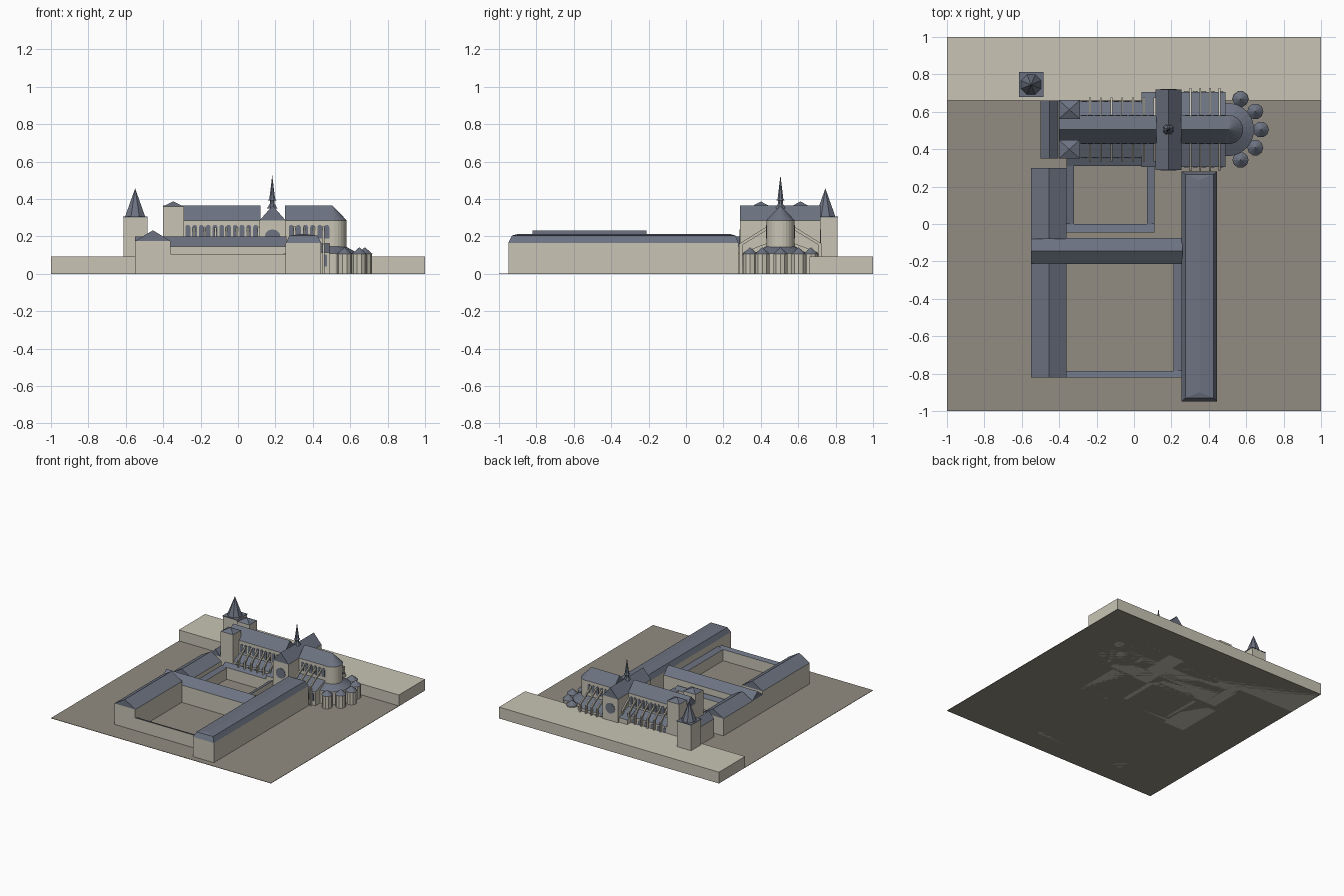
import bpy, bmesh, math
from mathutils import Matrix

cube = bpy.data.objects.get("Cube")
if cube:
    bpy.data.objects.remove(cube, do_unlink=True)


def material(name, rgb):
    m = bpy.data.materials.new(name)
    m.use_nodes = True
    m.diffuse_color = (*rgb, 1)
    m.node_tree.nodes["Principled BSDF"].inputs["Base Color"].default_value = (*rgb, 1)
    return m


STONE = material("pale stone", (0.58, 0.55, 0.46))
SLATE = material("blue grey slate", (0.15, 0.17, 0.22))
EARTH = material("brown grey earth", (0.29, 0.265, 0.22))
AXIS = 0.505          # centre line of the church in y


def finish(name, bm, *mats):
    """Turn a bmesh into an object; a second material goes on upward faces."""
    bmesh.ops.remove_doubles(bm, verts=bm.verts, dist=1e-5)
    bmesh.ops.recalc_face_normals(bm, faces=bm.faces)
    if len(mats) > 1:
        for f in bm.faces:
            f.material_index = int(f.normal.z > 0.1)
    me = bpy.data.meshes.new(name)
    bm.to_mesh(me)
    bm.free()
    for m in mats:
        me.materials.append(m)
    ob = bpy.data.objects.new(name, me)
    bpy.context.collection.objects.link(ob)
    return ob


def add_solid(bm, base, z0, top, z1):
    """Join a base rectangle (x0, x1, y0, y1) to a top one; z1 may be a function."""
    def ring(r, z):
        x0, x1, y0, y1 = r
        return [bm.verts.new((x, y, z(x, y) if callable(z) else z))
                for x, y in ((x0, y0), (x1, y0), (x1, y1), (x0, y1))]
    a, b = ring(base, z0), ring(top, z1)
    bm.faces.new(a[::-1])
    bm.faces.new(b)
    for i in range(4):
        j = (i + 1) % 4
        bm.faces.new((a[i], a[j], b[j], b[i]))


def solid(name, base, z0, z1, *mats, top=None):
    bm = bmesh.new()
    add_solid(bm, base, z0, top or base, z1)
    return finish(name, bm, *mats)


def gable(name, rect, eave, ridge, along):
    """Stone walls with a slate ridge roof running along x or y."""
    x0, x1, y0, y1 = rect
    xm, ym = (x0 + x1) / 2, (y0 + y1) / 2
    line = (x0, x1, ym, ym) if along == "x" else (xm, xm, y0, y1)
    solid(name + "_walls", rect, 0, eave, STONE)
    solid(name + "_roof", rect, eave, ridge, SLATE, top=line)


def lean(name, rect, low, high, side):
    """Stone range whose slate roof is high on one side: +x, -x, +y or -y."""
    x0, x1, y0, y1 = rect

    def height(x, y):
        t = (x - x0) / (x1 - x0) if side[1] == "x" else (y - y0) / (y1 - y0)
        return low + (high - low) * (t if side[0] == "+" else 1 - t)
    solid(name, rect, 0, height, STONE, SLATE)


def add_cone(bm, x, y, r0, r1, z0, z1, n):
    turn = Matrix.Rotation(math.pi / n, 4, "Z")
    bmesh.ops.create_cone(bm, cap_ends=True, segments=n, radius1=r0, radius2=r1,
                          depth=z1 - z0,
                          matrix=Matrix.Translation((x, y, (z0 + z1) / 2)) @ turn)


def cone(name, x, y, r0, r1, z0, z1, n, mat):
    bm = bmesh.new()
    add_cone(bm, x, y, r0, r1, z0, z1, n)
    return finish(name, bm, mat)


def add_slab(bm, pts, a, b, place):
    """Extrude a 2D outline from a to b; place maps (u, v, depth) to a point."""
    lo = [bm.verts.new(place(u, v, a)) for u, v in pts]
    hi = [bm.verts.new(place(u, v, b)) for u, v in pts]
    bm.faces.new(lo)
    bm.faces.new(hi[::-1])
    for i in range(len(pts)):
        j = (i + 1) % len(pts)
        bm.faces.new((lo[i], hi[i], hi[j], lo[j]))


def windows(name, xs, offset, sill, top, width):
    """Round-headed window plates on both flanks of the church."""
    bm = bmesh.new()
    r = width / 2
    for x in xs:
        arc = [(x + r * math.cos(k * math.pi / 6), top - r + r * math.sin(k * math.pi / 6))
               for k in range(7)]
        for s in (-1, 1):
            add_slab(bm, [(x + r, sill)] + arc + [(x - r, sill)], -0.002, 0.003,
                     lambda u, v, d: (u, AXIS + s * (offset + d), v))
    finish(name, bm, SLATE)


def flyers(name, xs, outer, low):
    """Sloping flying buttresses with their piers on both flanks."""
    bm = bmesh.new()
    outline = [(0.07, 0.255), (outer, low), (outer, 0), (outer - 0.018, 0),
               (outer - 0.018, low - 0.006), (0.07, 0.235)]
    for x in xs:
        for s in (-1, 1):
            add_slab(bm, outline, x - 0.005, x + 0.005,
                     lambda u, v, d: (d, AXIS + s * u, v))
    finish(name, bm, STONE)


def steps(start, end, n):
    return [start + (end - start) * i / (n - 1) for i in range(n)]


# Ground and raised terrace
solid("ground", (-1, 1, -1, 1), 0, 0.003, EARTH)
solid("terrace", (-1, 1, 0.66, 1), 0, 0.093, STONE)

# Monastery wings
gable("west_wing_south", (-0.55, -0.36, -0.82, -0.21), 0.175, 0.233, "y")
gable("west_wing_north", (-0.55, -0.36, -0.08, 0.30), 0.145, 0.2, "y")
gable("cross_wing", (-0.55, 0.26, -0.215, -0.075), 0.145, 0.2, "x")
solid("east_wing_walls", (0.255, 0.445, -0.95, 0.28), 0, 0.165, STONE)
solid("east_wing_lower_roof", (0.255, 0.445, -0.95, 0.28), 0.165, 0.205, SLATE,
      top=(0.275, 0.425, -0.93, 0.265))
solid("east_wing_upper_roof", (0.275, 0.425, -0.93, 0.265), 0.205, 0.213, SLATE,
      top=(0.35, 0.35, -0.9, 0.235))

# Cloister walks around the two courts
lean("south_court_south_walk", (-0.36, 0.26, -0.82, -0.785), 0.095, 0.107, "-y")
lean("south_court_east_walk", (0.212, 0.256, -0.785, -0.215), 0.095, 0.112, "+x")
lean("north_court_west_walk", (-0.36, -0.32, 0, 0.31), 0.095, 0.11, "-x")
lean("north_court_south_walk", (-0.36, 0.11, -0.045, 0), 0.095, 0.11, "-y")
lean("north_court_east_walk", (0.07, 0.11, 0, 0.31), 0.095, 0.11, "+x")
lean("north_court_north_walk", (-0.36, 0.04, 0.31, 0.36), 0.1, 0.125, "+y")

# Church body
gable("nave", (-0.40, 0.12, AXIS - 0.075, AXIS + 0.075), 0.285, 0.365, "x")
gable("choir", (0.25, 0.505, AXIS - 0.075, AXIS + 0.075), 0.285, 0.365, "x")
gable("transept", (0.115, 0.255, 0.29, 0.72), 0.285, 0.365, "y")
gable("narthex", (-0.50, -0.405, 0.35, 0.66), 0.15, 0.2, "y")
for side, s in (("south", "+y"), ("north", "-y")):
    for part, x0, x1, reach, low, high in (("nave_aisle", -0.3, 0.04, 0.15, 0.14, 0.18),
                                           ("inner_aisle", 0.04, 0.12, 0.2, 0.13, 0.18),
                                           ("choir_aisle", 0.25, 0.49, 0.2, 0.115, 0.165)):
        a, b = (AXIS - reach, AXIS - 0.07) if side == "south" else (AXIS + 0.07, AXIS + reach)
        lean(f"{side}_{part}", (x0, x1, a, b), low, high, s)

# Rounded east end with its ring of chapels
cone("apse_wall", 0.505, AXIS, 0.076, 0.076, 0, 0.285, 24, STONE)
cone("apse_roof", 0.505, AXIS, 0.078, 0, 0.285, 0.365, 24, SLATE)
cone("ambulatory_wall", 0.5, AXIS, 0.14, 0.14, 0, 0.11, 24, STONE)
cone("ambulatory_roof", 0.5, AXIS, 0.142, 0.075, 0.11, 0.147, 24, SLATE)
chapel_walls, chapel_roofs = bmesh.new(), bmesh.new()
for degrees in (-66, -33, 0, 33, 66):
    t = math.radians(degrees)
    cx, cy = 0.495 + 0.183 * math.cos(t), AXIS + 0.178 * math.sin(t)
    add_cone(chapel_walls, cx, cy, 0.039, 0.039, 0, 0.105, 10)
    add_cone(chapel_roofs, cx, cy, 0.043, 0, 0.105, 0.142, 10)
finish("chapel_walls", chapel_walls, STONE)
finish("chapel_roofs", chapel_roofs, SLATE)

# Twin west towers
for side, cy in (("south", 0.4), ("north", 0.612)):
    r = (-0.402, -0.29, cy - 0.05, cy + 0.05)
    solid(side + "_tower", r, 0, 0.36, STONE)
    solid(side + "_tower_roof", r, 0.36, 0.387, SLATE, top=(-0.346, -0.346, cy, cy))

# Free-standing tower with its spire
solid("corner_tower", (-0.613, -0.485, 0.68, 0.81), 0, 0.3, STONE)
solid("corner_tower_cap", (-0.615, -0.483, 0.678, 0.812), 0.3, 0.306, SLATE)
cone("corner_tower_spire", -0.55, 0.745, 0.058, 0, 0.306, 0.457, 8, SLATE)

# Slender spire over the crossing
cone("crossing_spire_base", 0.183, AXIS, 0.03, 0.014, 0.35, 0.375, 8, SLATE)
cone("crossing_spire_shaft", 0.183, AXIS, 0.014, 0.014, 0.375, 0.395, 8, SLATE)
cone("crossing_spire_collar", 0.183, AXIS, 0.024, 0.015, 0.393, 0.405, 8, SLATE)
cone("crossing_spire_tip", 0.183, AXIS, 0.016, 0, 0.405, 0.527, 8, SLATE)

# Windows and round transept lights
windows("nave_windows", steps(-0.268, 0.094, 11), 0.075, 0.19, 0.262, 0.026)
windows("choir_windows", steps(0.285, 0.475, 6), 0.075, 0.19, 0.262, 0.026)
windows("nave_aisle_windows", steps(-0.265, 0.02, 6), 0.15, 0.05, 0.13, 0.026)
windows("choir_aisle_windows", steps(0.28, 0.465, 5), 0.2, 0.04, 0.105, 0.024)
rose = bmesh.new()
ring = [(0.185 + 0.043 * math.cos(k * math.pi / 6), 0.195 + 0.043 * math.sin(k * math.pi / 6))
        for k in range(12)]
for s in (-1, 1):
    add_slab(rose, ring, 0.212, 0.218, lambda u, v, d: (u, AXIS + s * d, v))
finish("rose_windows", rose, SLATE)

# Flying buttresses
flyers("nave_flyers", steps(-0.235, 0.11, 7), 0.17, 0.175)
flyers("choir_flyers", steps(0.303, 0.457, 4), 0.222, 0.16)
